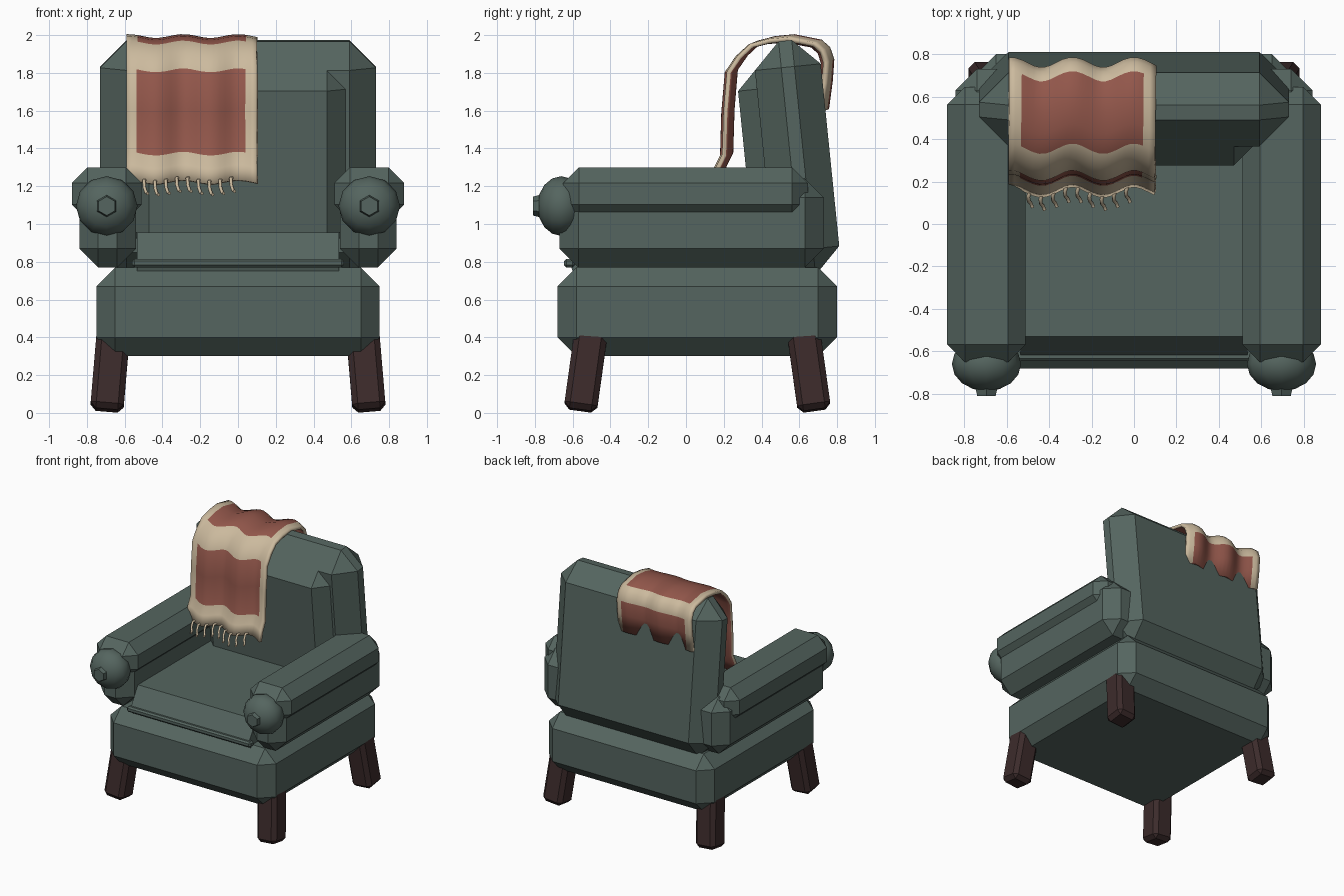
import bpy, bmesh, math
from mathutils import Vector, Matrix

if "Cube" in bpy.data.objects:
    bpy.data.objects.remove(bpy.data.objects["Cube"], do_unlink=True)


def material(name, rgb):
    m = bpy.data.materials.new(name)
    m.use_nodes = True
    m.diffuse_color = (*rgb, 1)
    m.node_tree.nodes["Principled BSDF"].inputs["Base Color"].default_value = (*rgb, 1)
    return m


GREEN = material("green_upholstery", (0.09, 0.13, 0.115))
WOOD = material("dark_wood", (0.045, 0.024, 0.024))
CREAM = material("cream_wool", (0.60, 0.49, 0.34))
RED = material("red_wool", (0.29, 0.095, 0.07))


def finish(bm, name, *mats, smooth=None):
    bmesh.ops.recalc_face_normals(bm, faces=bm.faces)
    mesh = bpy.data.meshes.new(name)
    bm.to_mesh(mesh)
    bm.free()
    for m in mats:
        mesh.materials.append(m)
    ob = bpy.data.objects.new(name, mesh)
    bpy.context.collection.objects.link(ob)
    if smooth:
        bpy.ops.object.select_all(action="DESELECT")
        ob.select_set(True)
        bpy.context.view_layer.objects.active = ob
        bpy.ops.object.shade_smooth_by_angle(angle=math.radians(smooth))
    return ob


def box(name, lo, hi, chamfer, mat=GREEN, matrix=None):
    """Chamfered box between two corners, optionally moved by a matrix."""
    lo, hi = Vector(lo), Vector(hi)
    bm = bmesh.new()
    bmesh.ops.create_cube(bm, size=1)
    bmesh.ops.scale(bm, vec=hi - lo, verts=bm.verts)
    bmesh.ops.translate(bm, vec=(lo + hi) / 2, verts=bm.verts)
    bmesh.ops.bevel(bm, geom=bm.edges[:], offset=chamfer, offset_type="OFFSET",
                    segments=1, profile=0.5, affect="EDGES")
    if matrix:
        bm.transform(matrix)
    return finish(bm, name, mat)


# Base and seat
box("base", (-0.75, -0.68, 0.30), (0.75, 0.80, 0.77), 0.1)
bm = bmesh.new()
profile = [(-0.60, 0.75), (-0.62, 0.81), (-0.53, 0.955), (0.5, 0.955), (0.5, 0.75)]
face = bm.faces.new([bm.verts.new((-0.535, y, z)) for y, z in profile])
side = bmesh.ops.extrude_face_region(bm, geom=[face])["geom"]
bmesh.ops.translate(bm, vec=(1.07, 0, 0),
                    verts=[v for v in side if isinstance(v, bmesh.types.BMVert)])
finish(bm, "seat_cushion", GREEN)
box("seat_piping", (-0.56, -0.645, 0.77), (0.56, -0.59, 0.815), 0.012)

# Backrest and its cushion, both leaning forward
lean = Matrix.Translation((0, 0.525, 1.97)) @ Matrix.Rotation(math.radians(5.8), 4, "X")
box("backrest", (-0.73, -0.175, -1.25), (0.73, 0.175, 0), 0.14, matrix=lean)
box("back_cushion", (-0.57, -0.275, -1.1), (0.57, 0.1, -0.14), 0.1, matrix=lean)

# Arms with rolls and round knobs
for side_name, s in (("left", 1), ("right", -1)):
    def span(a, b):
        return sorted((a * s, b * s))
    x0, x1 = span(0.54, 0.84)
    box(side_name + "_arm", (x0, -0.67, 0.77), (x1, 0.73, 1.24), 0.1)
    x0, x1 = span(0.51, 0.88)
    box(side_name + "_arm_roll", (x0, -0.65, 1.02), (x1, 0.645, 1.30), 0.083)
    turn = Matrix.Rotation(math.pi / 2, 4, "X")
    bm = bmesh.new()
    bmesh.ops.create_uvsphere(bm, u_segments=12, v_segments=8, radius=0.163)
    bm.transform(Matrix.Translation((0.695 * s, -0.66, 1.095))
                 @ Matrix.Diagonal((1, 0.78, 0.97, 1)) @ turn)
    finish(bm, side_name + "_arm_knob", GREEN, smooth=50)
    bm = bmesh.new()
    bmesh.ops.create_cone(bm, cap_ends=True, segments=6, radius1=0.065,
                          radius2=0.05, depth=0.06)
    bm.transform(Matrix.Translation((0.695 * s, -0.78, 1.095)) @ turn)
    finish(bm, side_name + "_knob_button", GREEN)

    # Splayed legs
    for end_name, e in (("front", -1), ("back", 1)):
        axis = Vector((-0.085 * s, -0.14 * e, 1))
        tilt = Vector((0, 0, 1)).rotation_difference(axis).to_matrix().to_4x4()
        place = Matrix.Translation((0.695 * s, 0.06 + 0.62 * e, 0.014)) @ tilt
        box(f"{end_name}_{side_name}_leg", (-0.088, -0.088, 0), (0.088, 0.088, 0.52),
            0.03, WOOD, place)


# Throw blanket: a drape path swept sideways with folds
def fold(x):
    return math.cos(2 * math.pi * (x + 0.29) / 0.29)


LEFT, WIDTH, COLS = -0.59, 0.69, 24
drape = [(0.16, 1.22), (0.18, 1.30), (0.215, 1.37), (0.222, 1.60), (0.24, 1.81),
         (0.295, 1.89), (0.36, 1.95), (0.45, 1.973), (0.55, 1.983), (0.69, 1.955),
         (0.73, 1.92), (0.75, 1.86), (0.742, 1.75), (0.722, 1.60)]
red_rows = {2, 3, 6, 7, 8, 11, 12}
bm = bmesh.new()
grid = []
for y, z in drape:
    row = []
    for c in range(COLS + 1):
        x = LEFT + WIDTH * c / COLS
        row.append(bm.verts.new((x, y + 0.024 * fold(x), z + 0.01 * fold(x))))
    grid.append(row)
for r in range(len(drape) - 1):
    for c in range(COLS):
        f = bm.faces.new((grid[r][c], grid[r][c + 1], grid[r + 1][c + 1], grid[r + 1][c]))
        f.material_index = int(r in red_rows and 2 <= c < COLS - 2)
blanket = finish(bm, "throw_blanket", CREAM, RED, smooth=60)
thick = blanket.modifiers.new("thickness", "SOLIDIFY")
thick.thickness = 0.024
thick.offset = 0
thick.material_offset = 1  # red lining

# Fringe along the front hem
curve = bpy.data.curves.new("blanket_fringe", "CURVE")
curve.dimensions = "3D"
curve.bevel_depth = 0.009
curve.bevel_resolution = 1
curve.use_fill_caps = True
strand = [(0, 0.165, 1.235), (-0.008, 0.135, 1.235), (-0.006, 0.115, 1.20),
          (0.004, 0.105, 1.17), (0.012, 0.085, 1.165)]
for i in range(9):
    x = -0.49 + 0.0575 * i
    sp = curve.splines.new("POLY")
    sp.points.add(len(strand) - 1)
    for p, (dx, y, z) in zip(sp.points, strand):
        p.co = (x + dx, y + 0.02 * fold(x), z + 0.01 * fold(x), 1)
curve.materials.append(CREAM)
bpy.context.collection.objects.link(bpy.data.objects.new("blanket_fringe", curve))
